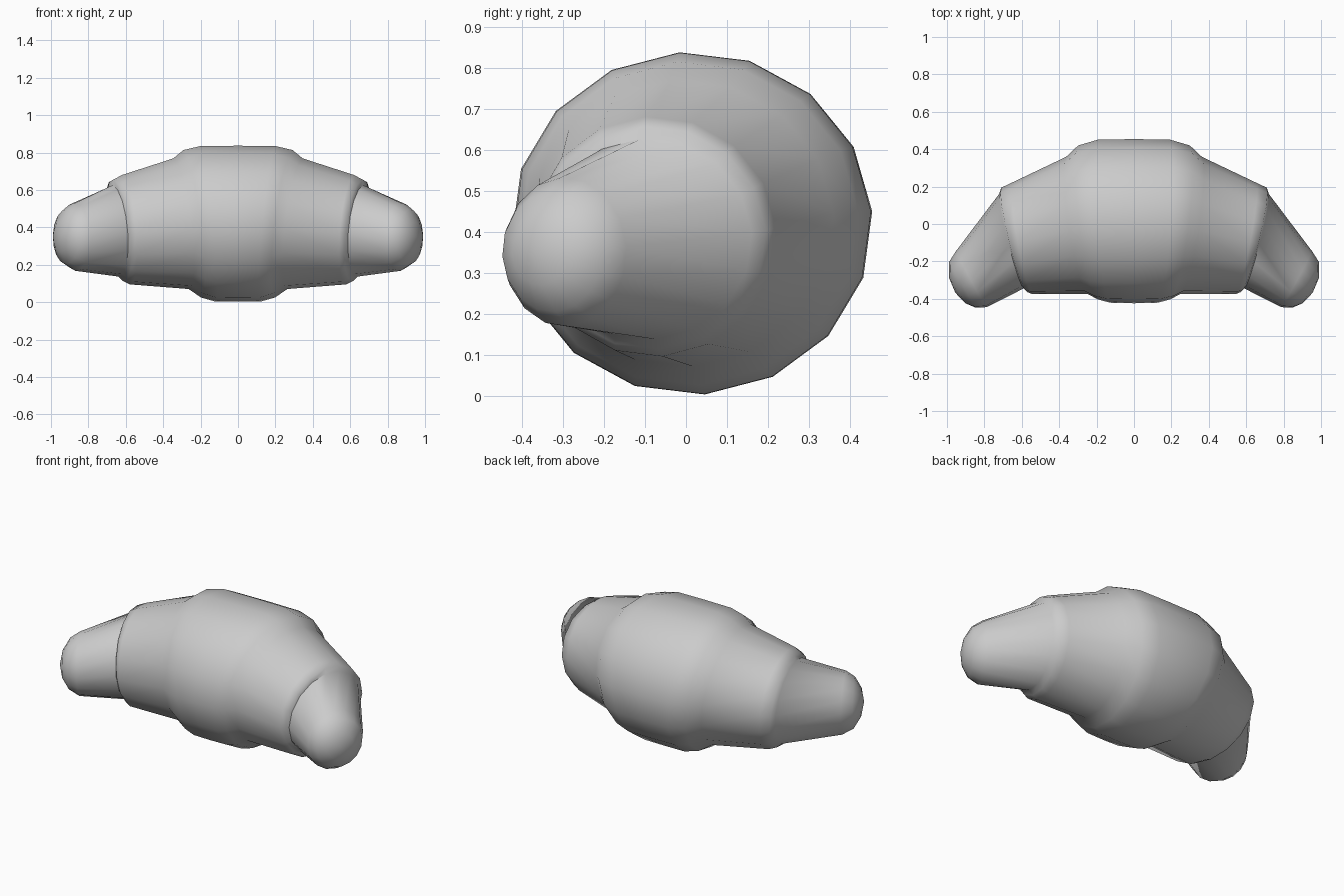
import bpy, bmesh, math

cube = bpy.data.objects.get("Cube")
if cube:
    bpy.data.objects.remove(cube, do_unlink=True)

SIDES = 16
PHASE = math.radians(4)

# Plain grey dough
dough = bpy.data.materials.new("dough_grey")
dough.use_nodes = True
GREY = (0.6, 0.6, 0.6, 1)
dough.diffuse_color = GREY
dough.node_tree.nodes["Principled BSDF"].inputs["Base Color"].default_value = GREY

# Leaning cross-sections from the middle out to the tip:
# centre x, y, z, depth radius, height radius, x lean over depth, x lean over height
RINGS = [
    (0, .015, .42, .44, .418, 0, 0),
    (.16, .015, .42, .437, .417, .03, .04),
    (.245, .008, .42, .413, .395, .05, .05),
    (.305, -.008, .42, .368, .35, .055, .045),
    (.60, -.078, .388, .298, .293, .055, .025),
    (.64, -.085, .385, .280, .272, .068, .03),
    (.655, -.092, .382, .253, .245, .065, .02),
    (.87, -.295, .35, .150, .182, .082, .005),
    (.918, -.326, .35, .122, .146, .072, 0),
    (.945, -.356, .35, .068, .08, .044, 0),
]
TIP = (.955, -.368, .35)


def add_ring(bm, ring):
    cx, cy, cz, ry, rz, lean_y, lean_z = ring
    verts = []
    for i in range(SIDES):
        a = PHASE + i * math.tau / SIDES
        c, s = math.cos(a), math.sin(a)
        x = cx + lean_y * c + lean_z * s
        verts.append(bm.verts.new((x, cy + ry * c, cz + rz * s)))
    return verts


# Loft one half through the rings and close it at the tip
bm = bmesh.new()
loops = [add_ring(bm, r) for r in RINGS]
for a, b in zip(loops, loops[1:]):
    for i in range(SIDES):
        j = (i + 1) % SIDES
        bm.faces.new((a[i], a[j], b[j], b[i]))
tip = bm.verts.new(TIP)
for i in range(SIDES):
    bm.faces.new((loops[-1][i], loops[-1][(i + 1) % SIDES], tip))
bmesh.ops.recalc_face_normals(bm, faces=bm.faces)

# Mirror into the whole crescent roll
bmesh.ops.mirror(bm, geom=bm.verts[:] + bm.edges[:] + bm.faces[:],
                 axis='X', merge_dist=0.0005)
bmesh.ops.recalc_face_normals(bm, faces=bm.faces)

mesh = bpy.data.meshes.new("crescent_roll")
bm.to_mesh(mesh)
bm.free()
mesh.materials.append(dough)
roll = bpy.data.objects.new("crescent_roll", mesh)
bpy.context.collection.objects.link(roll)

for obj in bpy.context.selected_objects:
    obj.select_set(False)
roll.select_set(True)
bpy.context.view_layer.objects.active = roll
bpy.ops.object.shade_smooth_by_angle(angle=math.radians(60))
